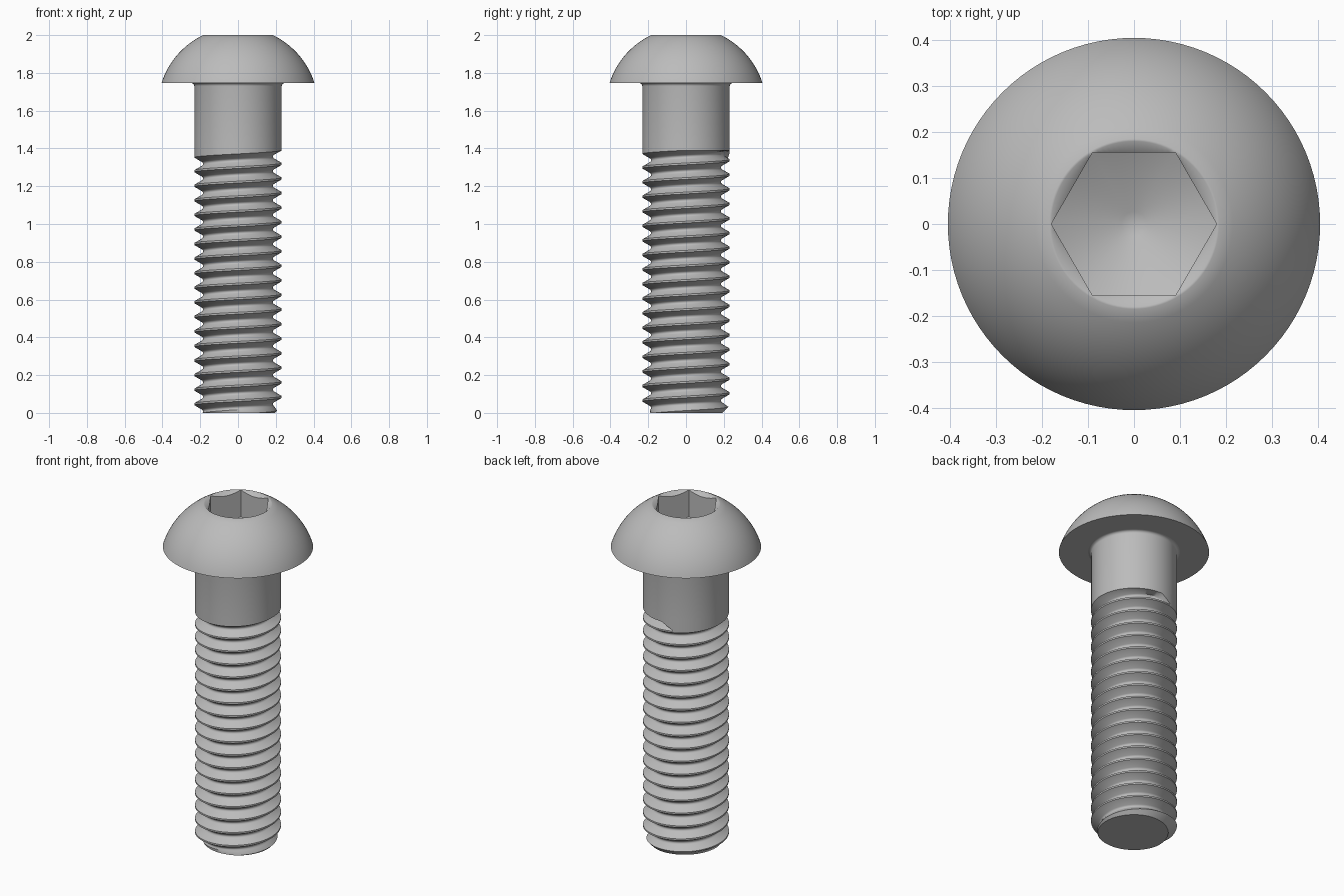
import bpy
import bmesh
from math import sin, cos, pi, radians, sqrt

cube = bpy.data.objects.get("Cube")
if cube:
    bpy.data.objects.remove(cube, do_unlink=True)

N = 96            # columns around the axis
R = 0.2315        # shank and thread crest radius
P = 0.0771        # thread pitch
HEAD_Z = 1.746    # underside of the head
JOIN_Z = 1.42     # where thread mesh meets the plain shank

steel = bpy.data.materials.new("plain grey steel")
steel.use_nodes = True
grey = (0.5, 0.5, 0.5, 1)
steel.diffuse_color = grey
steel.node_tree.nodes["Principled BSDF"].inputs["Base Color"].default_value = grey


def finish(bm, name):
    bmesh.ops.remove_doubles(bm, verts=bm.verts, dist=1e-5)
    bmesh.ops.dissolve_degenerate(bm, edges=bm.edges, dist=1e-6)
    mesh = bpy.data.meshes.new(name)
    bm.to_mesh(mesh)
    bm.free()
    mesh.materials.append(steel)
    obj = bpy.data.objects.new(name, mesh)
    bpy.context.collection.objects.link(obj)
    bpy.ops.object.select_all(action="DESELECT")
    obj.select_set(True)
    bpy.context.view_layer.objects.active = obj
    bpy.ops.object.shade_smooth_by_angle(angle=radians(40))
    return obj


def lathe(name, rings):
    """Each ring is (radius, z), or a function of the angle giving that pair."""
    bm = bmesh.new()
    grid = []
    for ring in rings:
        row = []
        for j in range(N):
            a = 2 * pi * j / N
            r, z = ring(a) if callable(ring) else ring
            row.append(bm.verts.new((r * cos(a), r * sin(a), z)))
        grid.append(row)
    for top, low in zip(grid, grid[1:]):
        for j in range(N):
            k = (j + 1) % N
            bm.faces.new((top[j], low[j], low[k], top[k]))
    return finish(bm, name)


# Head: conical socket floor, hexagonal walls, countersunk rim, dome, underside
CORNER = 0.18


def hexagon(a):
    return CORNER * cos(pi / 6) / cos(a % (pi / 3) - pi / 6)


def socket_floor(a):
    r = hexagon(a)
    return r, 1.84 - (CORNER - r) * 0.5


def socket_rim(a):
    r = hexagon(a)
    return r, 2 - (CORNER - r) * 0.8


dome_r, dome_c = 0.4249, HEAD_Z - 0.1285
dome = []
for i in range(17):
    z = 2 - (2 - HEAD_Z) * i / 16
    dome.append((sqrt(dome_r ** 2 - (z - dome_c) ** 2), z))
lathe("socket_head",
      [(0, 1.76), (0.027, 1.764), socket_floor, socket_rim, (CORNER, 2)]
      + dome + [(R + 0.016, HEAD_Z)])

# Plain shank with a small fillet under the head
fillet = []
for i in range(6):
    a = pi / 2 * i / 5
    fillet.append((R + 0.016 * (1 - sin(a)), HEAD_Z - 0.016 * (1 - cos(a))))
lathe("plain_shank", fillet + [(R, JOIN_Z)])

# Threaded shank: a groove profile swept along a right-hand helix
groove = [(0, 0), (0.31, 0.54), (0.39, 0.605),
          (0.485, 0.605), (0.565, 0.54), (0.875, 0)]   # rise, depth in pitches
START_Z = 1.352 - 19.375 * P
STEPS = 19 * N + 29
FADE = 7

bm = bmesh.new()
cols = []
for s in range(STEPS + 1):
    a = 2 * pi * s / N
    fade = min(1, (STEPS - s) / FADE)
    col = []
    for rise, depth in groove:
        z = min(START_Z + P * (s / N + rise * fade), 1.389)
        r = min(R - depth * P * fade, 0.195 + 0.9 * z)   # chamfered tip
        col.append(bm.verts.new((r * cos(a), r * sin(a), z)))
    cols.append(col)
collar = [bm.verts.new((R * cos(2 * pi * j / N), R * sin(2 * pi * j / N), JOIN_Z))
          for j in range(N)]

for s in range(STEPS):
    here, nxt = cols[s], cols[s + 1]
    for i in range(len(groove) - 1):
        bm.faces.new((here[i + 1], here[i], nxt[i], nxt[i + 1]))
    # crest up to the next turn, or up to the plain shank
    if s + N < STEPS:
        up, up_nxt = cols[s + N][0], cols[s + N + 1][0]
    else:
        up, up_nxt = collar[s % N], collar[(s + 1) % N]
    bm.faces.new((up, here[-1], nxt[-1], up_nxt))

# Flat tip
bmesh.ops.remove_doubles(bm, verts=bm.verts, dist=1e-5)
bmesh.ops.bisect_plane(bm, geom=bm.verts[:] + bm.edges[:] + bm.faces[:],
                       plane_co=(0, 0, 0), plane_no=(0, 0, 1), clear_inner=True)
rim = [e for e in bm.edges
       if e.is_boundary and all(abs(v.co.z) < 1e-4 for v in e.verts)]
bmesh.ops.holes_fill(bm, edges=rim, sides=0)
bmesh.ops.recalc_face_normals(bm, faces=bm.faces)
finish(bm, "threaded_shank")
